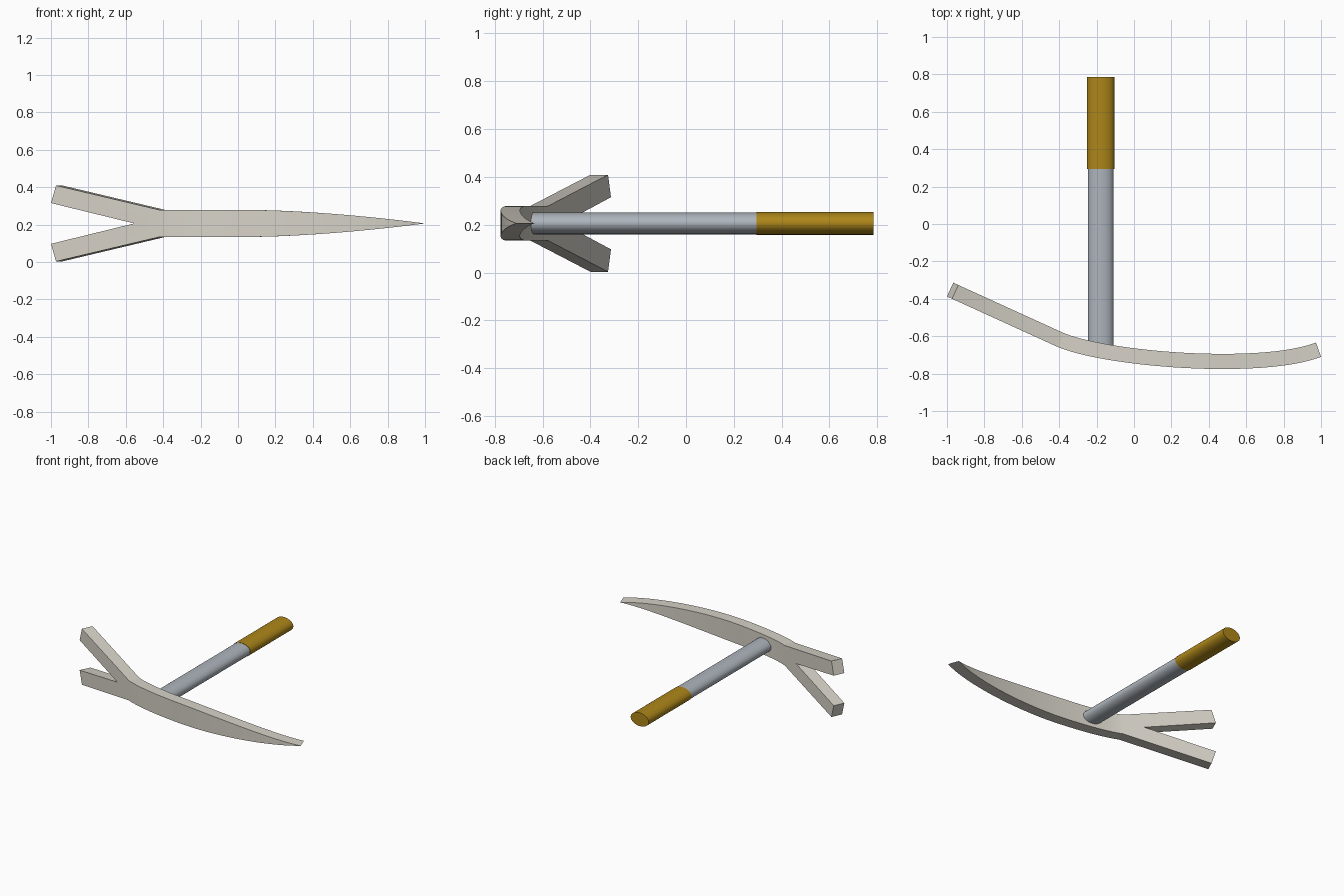
import bpy, math
from mathutils import Vector, Matrix

if "Cube" in bpy.data.objects:
    bpy.data.objects.remove(bpy.data.objects["Cube"])

ZC = 0.206      # height of the symmetry plane
HALF = 0.072    # half height of the head's middle


def finish(ob, color, angle=30):
    mat = bpy.data.materials.new(ob.name + "_colour")
    mat.diffuse_color = (*color, 1)
    mat.use_nodes = True
    mat.node_tree.nodes["Principled BSDF"].inputs["Base Color"].default_value = mat.diffuse_color
    ob.data.materials.append(mat)
    bpy.ops.object.select_all(action='DESELECT')
    ob.select_set(True)
    bpy.context.view_layer.objects.active = ob
    for m in list(ob.modifiers):
        bpy.ops.object.modifier_apply(modifier=m.name)
    bpy.ops.object.shade_smooth_by_angle(angle=math.radians(angle))


# Pick head: front sheet with a curved spike and a forked claw, then thickened
SLOPE = -0.456
P = [Vector(p) for p in ((-0.42, -0.652), (-0.17, -0.766), (0.69, -0.832), (1.0, -0.71))]
N = 32
verts, faces = [], []


def add(x, y, z):
    verts.append((x, y, ZC + z))
    return len(verts) - 1


rows = []
for i in range(N):
    t = i / N
    s = 1 - t
    p = s**3 * P[0] + 3 * s * s * t * P[1] + 3 * s * t * t * P[2] + t**3 * P[3]
    u = max(0, (p.x - 0.05) / 0.95)
    h = HALF * (1 - u**1.7)
    rows.append((add(p.x, p.y, h), add(p.x, p.y, -h)))
for (a, b), (c, d) in zip(rows, rows[1:]):
    faces.append((b, d, c, a))
tip = add(P[3].x, P[3].y, 0)
faces.append((rows[-1][1], tip, rows[-1][0]))


# Fork prongs lie in the flat plane that continues the curve
def claw(x, z):
    return add(x, P[0].y + SLOPE * (x - P[0].x), z)


top, bottom = rows[0]
crotch = claw(-0.555, 0)
faces.append((top, crotch, bottom))
faces.append((top, claw(-0.973, 0.203), claw(-1.0, 0.109), crotch))
faces.append((crotch, claw(-1.0, -0.109), claw(-0.973, -0.203), bottom))

mesh = bpy.data.meshes.new("pick_head")
mesh.from_pydata(verts, [], faces)
head = bpy.data.objects.new("pick_head", mesh)
bpy.context.collection.objects.link(head)
sol = head.modifiers.new("thickness", 'SOLIDIFY')
sol.thickness = 0.081
sol.offset = -1
finish(head, (0.68, 0.65, 0.58))


# Oval handle pieces along y
def oval_bar(name, y0, y1, rx, rz, color):
    bpy.ops.mesh.primitive_cylinder_add(vertices=48, radius=1, depth=1)
    ob = bpy.context.object
    ob.name = name
    ob.data.transform(Matrix.Translation((-0.178, (y0 + y1) / 2, ZC))
                      @ Matrix.Diagonal((rx, y1 - y0, rz, 1))
                      @ Matrix.Rotation(math.radians(90), 4, 'X'))
    finish(ob, color)


oval_bar("handle_shaft", -0.67, 0.295, 0.069, 0.046, (0.42, 0.46, 0.50))
oval_bar("handle_grip", 0.295, 0.785, 0.0725, 0.048, (0.42, 0.24, 0.01))
